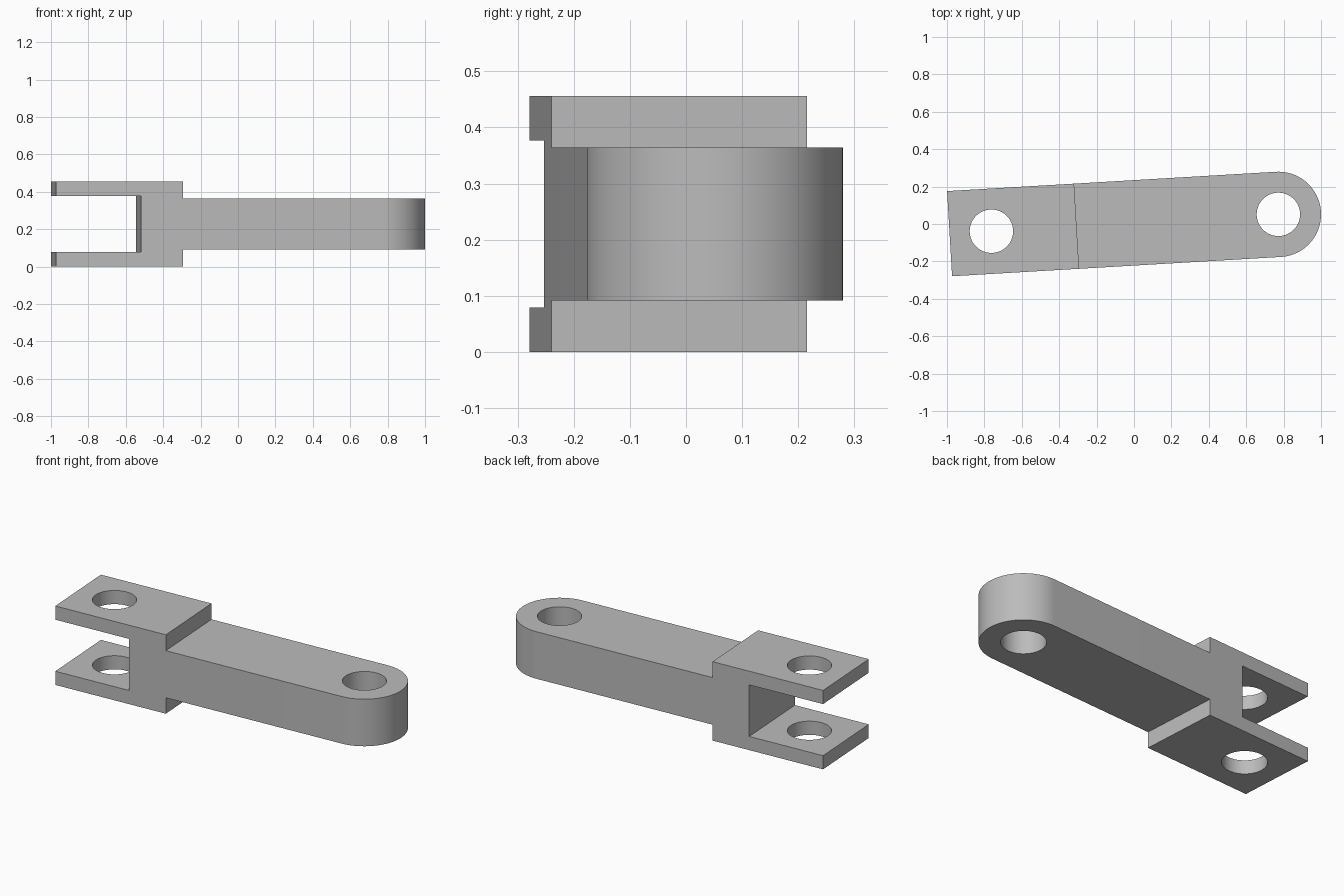
import bpy, bmesh, math
from mathutils import Matrix, Vector

cube = bpy.data.objects.get("Cube")
if cube:
    bpy.data.objects.remove(cube, do_unlink=True)

# Local frame: origin at the eye centre, the link running along -x
WIDTH, HEIGHT = 0.456, 0.456
RADIUS = WIDTH / 2
BORE = 0.116
TAIL, FORK_HOLE, SLOT, STEP = -1.761, -1.537, -1.307, -1.081
MID = HEIGHT / 2
BAR_HALF, SLOT_HALF = 0.136, 0.149
PLACE = Matrix.Translation((0.772, 0.0515, 0)) @ Matrix.Rotation(math.radians(3.36), 4, "Z")

steel = bpy.data.materials.new("grey steel")
steel.use_nodes = True
GREY = (0.5, 0.5, 0.5, 1)
steel.diffuse_color = GREY
steel.node_tree.nodes["Principled BSDF"].inputs["Base Color"].default_value = GREY


def prism(name, points, direction):
    """Extrude a closed outline into a solid."""
    bm = bmesh.new()
    face = bm.faces.new([bm.verts.new(p) for p in points])
    top = bmesh.ops.extrude_face_region(bm, geom=[face])["geom"]
    bmesh.ops.translate(bm, vec=Vector(direction),
                        verts=[v for v in top if isinstance(v, bmesh.types.BMVert)])
    bmesh.ops.recalc_face_normals(bm, faces=bm.faces)
    mesh = bpy.data.meshes.new(name)
    bm.to_mesh(mesh)
    bm.free()
    mesh.materials.append(steel)
    obj = bpy.data.objects.new(name, mesh)
    obj.matrix_world = PLACE
    bpy.context.collection.objects.link(obj)
    return obj


def arc(x, radius, start, end, steps, z):
    return [(x + radius * math.cos(a), radius * math.sin(a), z)
            for a in (start + (end - start) * i / steps for i in range(steps + 1))]


# Side profile: bar, stepped shoulders and open fork, mirrored about mid height
half = [(0.4, BAR_HALF), (STEP, BAR_HALF), (STEP, MID),
        (TAIL, MID), (TAIL, SLOT_HALF), (SLOT, SLOT_HALF)]
side = half + [(x, -z) for x, z in reversed(half)]
link = prism("clevis_link", [(x, -0.5, MID + z) for x, z in side], (0, 1, 0))

# Plan outline with a rounded eye end, and the two pin bores
plan = arc(0, RADIUS, -math.pi / 2, math.pi / 2, 48, -0.2)
plan += [(-2, RADIUS, -0.2), (-2, -RADIUS, -0.2)]
cutters = [(prism("plan_cutter", plan, (0, 0, 1)), "INTERSECT")]
for name, x in (("eye_bore", 0), ("fork_bore", FORK_HOLE)):
    ring = arc(x, BORE, 0, 2 * math.pi, 64, -0.2)[:-1]
    cutters.append((prism(name, ring, (0, 0, 1)), "DIFFERENCE"))

for cutter, operation in cutters:
    mod = link.modifiers.new(cutter.name, "BOOLEAN")
    mod.object, mod.operation, mod.solver = cutter, operation, "EXACT"

# Bake the cuts, drop the cutters and smooth the round walls
bpy.context.view_layer.objects.active = link
link.select_set(True)
for mod in list(link.modifiers):
    bpy.ops.object.modifier_apply(modifier=mod.name)
for cutter, _ in cutters:
    bpy.data.objects.remove(cutter, do_unlink=True)
bpy.ops.object.shade_smooth_by_angle(angle=math.radians(30))
